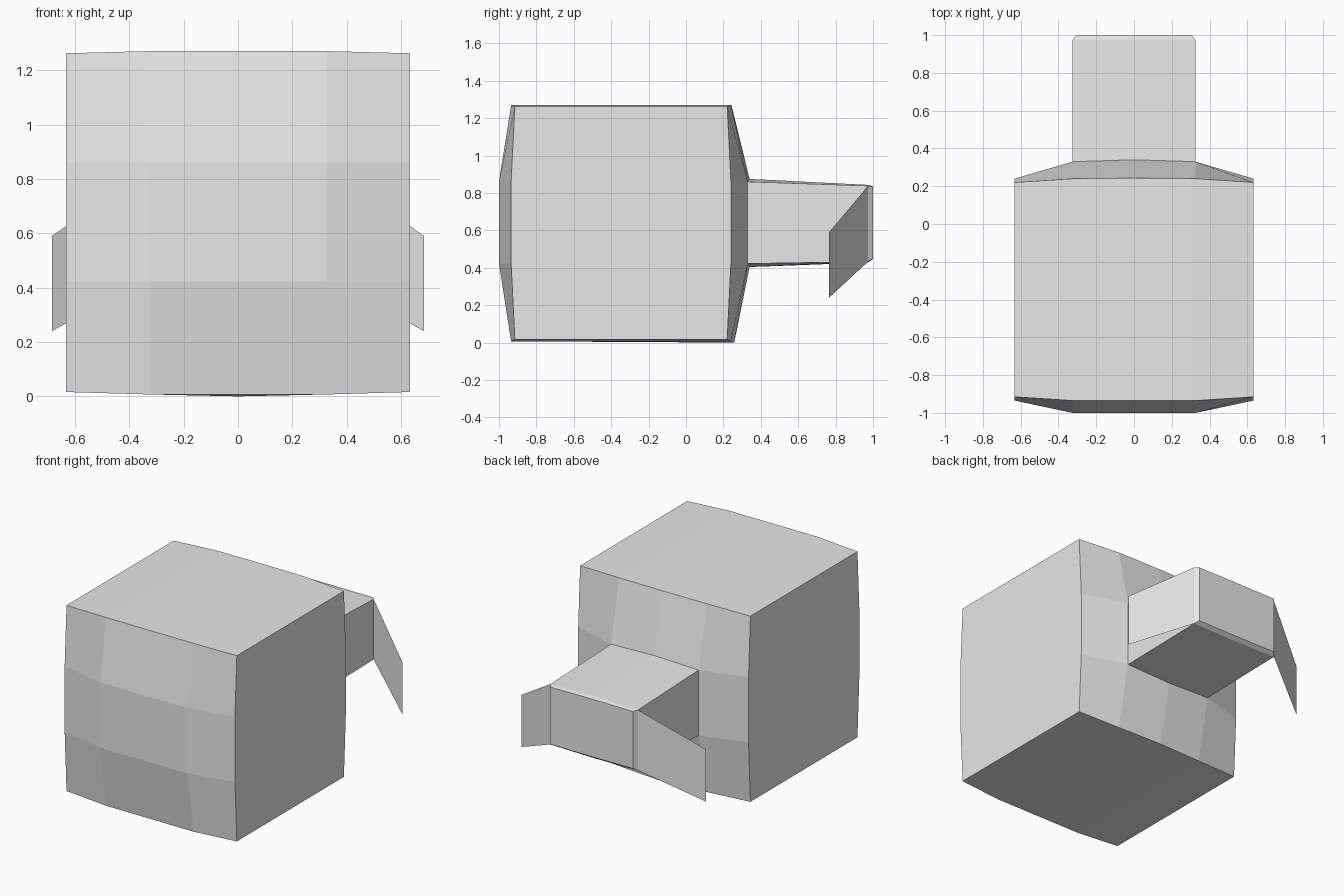
import bpy
import bmesh

cube = bpy.data.objects.get("Cube")
if cube:
    bpy.data.objects.remove(cube, do_unlink=True)

grey = bpy.data.materials.new("light_grey")
grey.use_nodes = True
grey.diffuse_color = (0.8, 0.8, 0.8, 1)
grey.node_tree.nodes["Principled BSDF"].inputs["Base Color"].default_value = (0.8, 0.8, 0.8, 1)


def finish(bm, name, closed=True):
    if closed:
        bmesh.ops.recalc_face_normals(bm, faces=bm.faces)
    mesh = bpy.data.meshes.new(name)
    bm.to_mesh(mesh)
    bm.free()
    mesh.materials.append(grey)
    obj = bpy.data.objects.new(name, mesh)
    bpy.context.collection.objects.link(obj)
    return obj


XS = (-0.632, -0.325, 0, 0.325, 0.632)
ZS = (0.007, 0.422, 0.86, 1.27)
COLS, ROWS = len(XS), len(ZS)


def grid_point(i, j, back):
    """Point of a bulging end panel: deepest in the middle cells."""
    x, z = XS[i], ZS[j]
    inner_x, inner_z = 0 < i < COLS - 1, 0 < j < ROWS - 1
    if i in (0, COLS - 1):
        z += {0: 0.009, ROWS - 1: -0.008}.get(j, 0)
    if back:
        y = 0.33 if inner_x and inner_z else 0.24 if inner_x or inner_z else 0.22
        if i == 2:
            y += (0.018, 0.01, 0.01, 0.003)[j]
            z += (-0.007, -0.018, 0.015, 0)[j]
    else:
        y = -1.0 if inner_x and inner_z else -0.935 if inner_x or inner_z else -0.915
    return x, y, z


# Body: two bulging panels joined by flat sides
bm = bmesh.new()
panels = []
for back in (False, True):
    g = [[bm.verts.new(grid_point(i, j, back)) for j in range(ROWS)] for i in range(COLS)]
    panels.append(g)
    for i in range(COLS - 1):
        for j in range(ROWS - 1):
            if back and i in (1, 2) and j == 1:
                continue  # opening for the neck
            bm.faces.new((g[i][j], g[i + 1][j], g[i + 1][j + 1], g[i][j + 1]))
front, rear = panels
rim = ([(i, 0) for i in range(COLS)] + [(COLS - 1, j) for j in range(1, ROWS)]
       + [(i, ROWS - 1) for i in range(COLS - 2, -1, -1)] + [(0, j) for j in range(ROWS - 2, 0, -1)])
for (a, b), (c, d) in zip(rim, rim[1:] + rim[:1]):
    bm.faces.new((front[a][b], front[c][d], rear[c][d], rear[a][b]))


# Neck: six-sided rings running back from the opening to a bevelled end
def neck_ring(half, y, low, high, ridge):
    points = [(-half, low), (0, low - ridge), (half, low), (half, high), (0, high + ridge), (-half, high)]
    return [bm.verts.new((x, y, z)) for x, z in points]


base = [rear[i][j] for i, j in ((1, 1), (2, 1), (3, 1), (3, 2), (2, 2), (1, 2))]
rings = [base, neck_ring(0.325, 0.974, 0.433, 0.838, 0.005), neck_ring(0.305, 1.0, 0.45, 0.833, 0.002)]
for r, s in zip(rings, rings[1:]):
    for k in range(6):
        n = (k + 1) % 6
        bm.faces.new((r[k], r[n], s[n], s[k]))
bm.faces.new(rings[-1])
finish(bm, "body_and_neck")

# Thin flaps sloping out, forward and down from the neck end
for side, name in ((1, "left_flap"), (-1, "right_flap")):
    bm = bmesh.new()
    outline = [(0.325, 0.974, 0.433), (0.325, 0.974, 0.838), (0.685, 0.765, 0.59), (0.685, 0.765, 0.24)]
    verts = [bm.verts.new((side * x, y, z)) for x, y, z in outline]
    bm.faces.new(verts if side > 0 else verts[::-1])
    finish(bm, name, closed=False)
